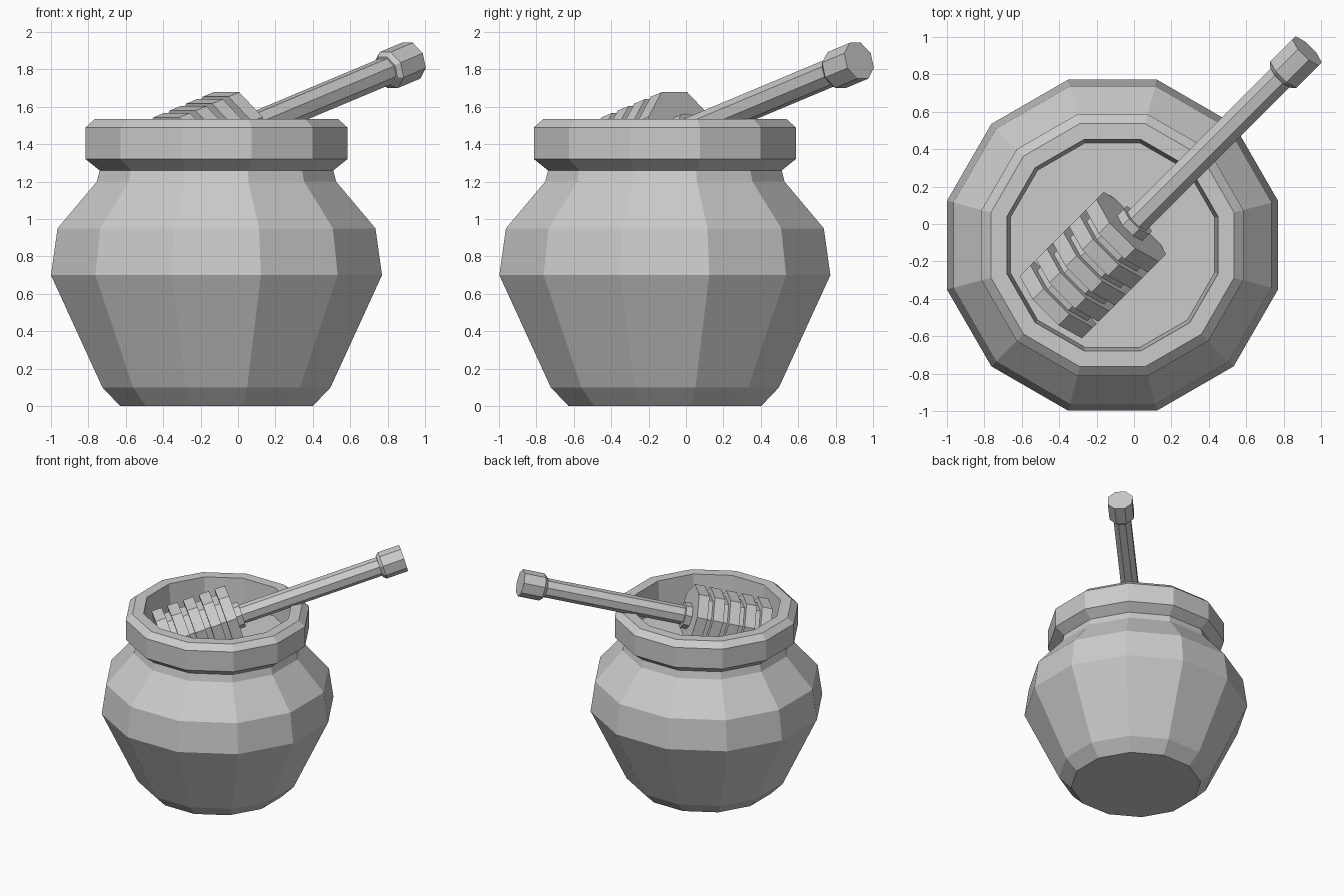
import bpy, bmesh, math
from mathutils import Matrix, Vector

if "Cube" in bpy.data.objects:
    bpy.data.objects.remove(bpy.data.objects["Cube"])

mat = bpy.data.materials.new("light grey")
mat.use_nodes = True
GREY = (0.6, 0.6, 0.6, 1)
mat.diffuse_color = GREY
mat.node_tree.nodes["Principled BSDF"].inputs["Base Color"].default_value = GREY


def lathe(name, profile, sides, matrix, cap_end=True):
    """Turn (flat radius, height) pairs into a faceted solid along local z."""
    bm = bmesh.new()
    rings = []
    for radius, height in profile:
        r = radius / math.cos(math.pi / sides)
        rings.append([bm.verts.new((r * math.cos(a), r * math.sin(a), height))
                      for a in ((i + 0.5) * math.tau / sides for i in range(sides))])
    for low, high in zip(rings, rings[1:]):
        for i in range(sides):
            j = (i + 1) % sides
            bm.faces.new((low[i], low[j], high[j], high[i]))
    bm.faces.new(rings[0][::-1])
    if cap_end:
        bm.faces.new(rings[-1])
    mesh = bpy.data.meshes.new(name)
    bm.to_mesh(mesh)
    bm.free()
    mesh.materials.append(mat)
    obj = bpy.data.objects.new(name, mesh)
    obj.matrix_world = matrix
    bpy.context.collection.objects.link(obj)
    return obj


# Pot: outside from the base up, over the rim, down the inner wall to a floor
pot_place = Matrix.Translation((-0.115, -0.113, 0))
lathe("pot", [(0.515, 0), (0.61, 0.1), (0.885, 0.7), (0.85, 0.95),
              (0.64, 1.2), (0.625, 1.26), (0.70, 1.32), (0.70, 1.49),
              (0.65, 1.535), (0.565, 1.535), (0.545, 1.28), (0.53, 0.9)],
      12, pot_place)

# Honey surface inside the neck
lathe("honey", [(0.54, 1.2), (0.547, 1.3)], 12, pot_place)

# Dipper frame: local z runs up the handle, local x is its upper side
tilt = math.radians(16.5)
flat = Vector((1, 1, 0)).normalized()
axis = flat * math.cos(tilt) + Vector((0, 0, math.sin(tilt)))
upper = Vector((0, 0, math.cos(tilt))) - flat * math.sin(tilt)
side = axis.cross(upper)
dipper_place = Matrix.Translation((0, 0, 1.459)) @ Matrix((upper, side, axis)).transposed().to_4x4()

# Grooved head: five discs on a narrower core
head = []
for i in range(5):
    top = -0.022 - 0.13 * i
    head += [(0.19, top), (0.235, top), (0.235, top - 0.085), (0.19, top - 0.085)]
lathe("dipper_head", head[::-1], 8, dipper_place)

# Collar, handle and end knob
lathe("dipper_collar", [(0.095, -0.03), (0.095, 0.03)], 8, dipper_place)
lathe("dipper_handle", [(0.07, 0), (0.07, 1.2)], 8, dipper_place)
lathe("dipper_knob", [(0.08, 1.165), (0.1, 1.19), (0.1, 1.365)], 8, dipper_place)
